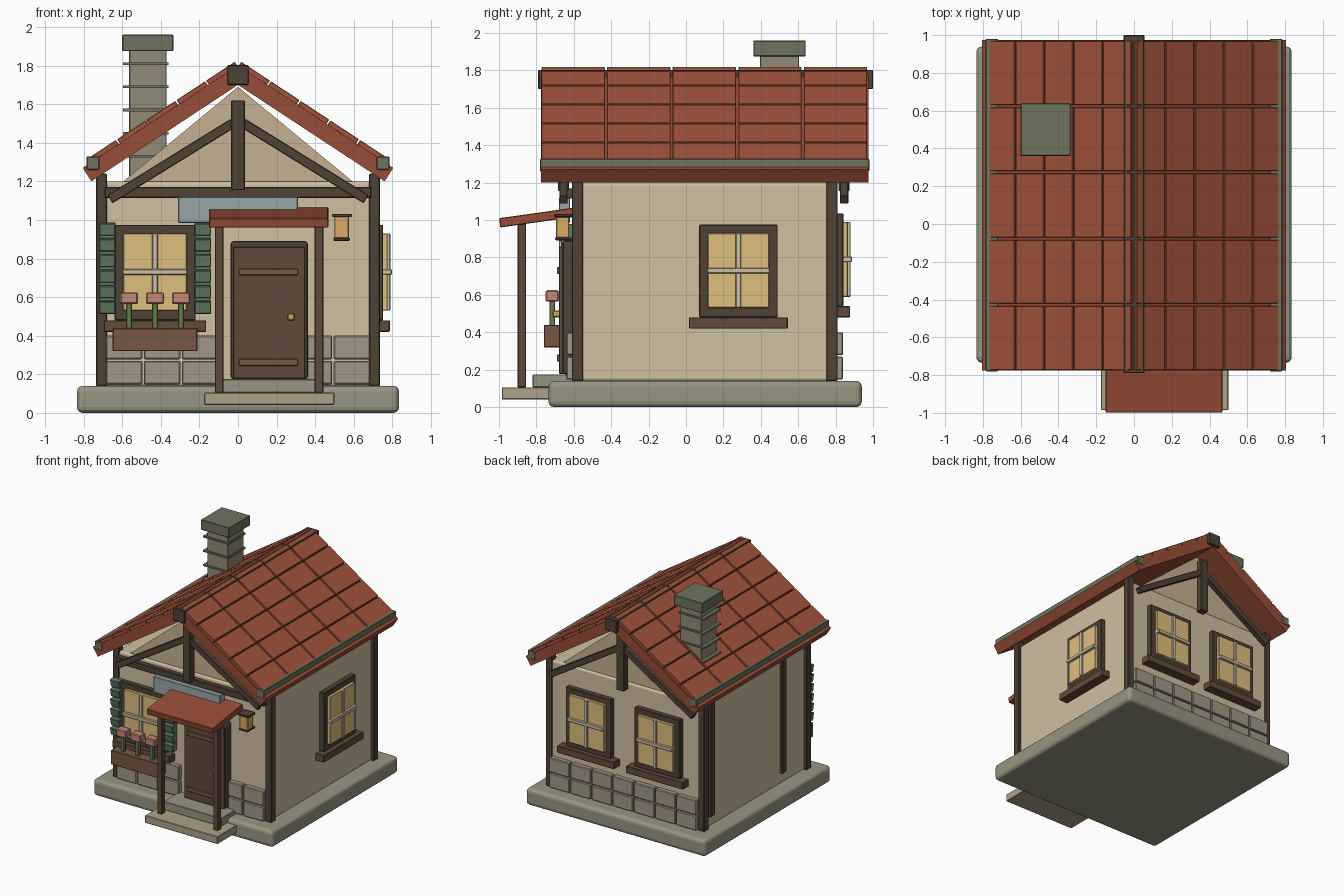
import bpy, bmesh, math
from mathutils import Matrix, Vector

if "Cube" in bpy.data.objects:
    bpy.data.objects.remove(bpy.data.objects["Cube"])

MATS = {}
COLORS = dict(stone=(150, 148, 128), slab=(172, 160, 135), rock=(160, 150, 132), wall=(206, 190, 160),
              gable=(195, 176, 145), timber=(80, 68, 57), wood=(95, 75, 60), sill=(98, 76, 62),
              planter=(120, 88, 70), roof=(150, 78, 58), tile=(160, 84, 62), glass=(222, 190, 125),
              muntin=(205, 190, 165), shutter=(100, 125, 100), leaf=(105, 125, 75), flower=(195, 135, 120),
              brass=(205, 170, 90), sign=(150, 165, 165), cap=(110, 115, 95), chimney=(145, 138, 118),
              lamp=(215, 170, 100), strap=(115, 92, 65))


def mat(key):
    if key not in MATS:
        m = bpy.data.materials.new(key)
        m.diffuse_color = [(c / 255) ** 2.2 for c in COLORS[key]] + [1]
        m.use_nodes = True
        m.node_tree.nodes["Principled BSDF"].inputs["Base Color"].default_value = m.diffuse_color
        MATS[key] = m
    return MATS[key]


def finish(name, bm, key, bevel=0, segs=1):
    bmesh.ops.recalc_face_normals(bm, faces=bm.faces)
    me = bpy.data.meshes.new(name)
    bm.to_mesh(me)
    bm.free()
    me.materials.append(mat(key))
    ob = bpy.data.objects.new(name, me)
    bpy.context.collection.objects.link(ob)
    if bevel:
        b = ob.modifiers.new("bevel", "BEVEL")
        b.width, b.segments = bevel, segs
    return ob


def box(name, x, y, z, key, bevel=0.004, segs=1, rot=None):
    """Box from (min, max) pairs, optionally turned about its centre."""
    bm = bmesh.new()
    bmesh.ops.create_cube(bm, size=1)
    size = [abs(r[1] - r[0]) for r in (x, y, z)]
    bmesh.ops.scale(bm, vec=size, verts=bm.verts)
    ob = finish(name, bm, key, bevel, segs)
    ob.location = [(r[0] + r[1]) / 2 for r in (x, y, z)]
    if rot:
        ob.rotation_euler = rot
    return ob


def mid(c, w):
    return (c - w / 2, c + w / 2)


def prism(name, pts, y0, y1, key):
    """Extrude an xz profile along y."""
    bm = bmesh.new()
    f = bm.faces.new([bm.verts.new((x, y0, z)) for x, z in pts])
    r = bmesh.ops.extrude_face_region(bm, geom=[f])
    bmesh.ops.translate(bm, vec=(0, y1 - y0, 0),
                        verts=[v for v in r["geom"] if isinstance(v, bmesh.types.BMVert)])
    return finish(name, bm, key)


# Foundation, steps, walls
box("foundation", (-.835, .835), (-.735, .94), (0, .14), "stone", .03, 3)
box("lower_step", (-.175, .5), (-.985, -.7), (.042, .105), "slab")
box("upper_step", (-.12, .42), (-.82, -.6), (.105, .175), "stone")
box("walls", (-.71, .71), (-.6, .8), (.14, 1.2), "wall", .015, 3)
for y in (-.58, .74):
    prism("gable", [(-.6, 1.195), (.6, 1.195), (0, 1.69)], y, y + .04, "gable")

# Corner posts and left wall studs
for x in (-.708, .708):
    for y in (-.58, .78):
        box("corner_post", mid(x, .056), mid(y, .06), (.14, 1.24), "timber")
for y in (.69, -.26):
    box("wall_stud", (-.735, -.69), mid(y, .06), (.23, 1.24), "timber")

# Gable timber framing
box("front_beam", (-.69, .69), (-.64, -.58), (1.115, 1.17), "timber")
a = math.atan2(.39, .63)
for y in (-.655, .845):
    box("king_post", (-.035, .035), mid(y, .06), (1.155, 1.62), "timber")
    for s in (-1, 1):
        box("gable_brace", mid(s * .345, .75), mid(y, .045), mid(1.305, .05), "timber", rot=(0, s * a, 0))

# Stone courses on front and back
for y in (-.615, .815):
    for row in range(2):
        for i in range(7):
            cx = -.59 + i * .1967
            if y < 0 and -.05 < cx < .3:
                continue
            box("wall_stone", mid(cx, .188), mid(y, .05), (.148 + row * .13, .27 + row * .13), "rock", .006)


# Windows: u across, d outwards
def window(side, u0, dz=0):
    def part(name, u, w, d, z, key):
        us, zs = mid(u0 + u, w), (z[0] + dz, z[1] + dz)
        if side == "front":
            box(name, us, (-.6 - d, -.59), zs, key)
        elif side == "back":
            box(name, us, (.79, .8 + d), zs, key)
        else:
            box(name, (.70, .71 + d), us, zs, key)
    part("window_frame", 0, .42, .042, (.48, .975), "timber")
    part("window_pane", 0, .33, .066, (.53, .93), "glass")
    part("window_muntin_upright", 0, .03, .08, (.53, .93), "muntin")
    part("window_muntin_cross", 0, .335, .087, (.715, .745), "muntin")
    part("window_sill", 0, .53, .077, (.42, .48), "sill")


window("front", -.43)
window("right", .28)
window("back", -.32, .06)
window("back", .32, .06)

# Shutters
for x in (-.678, -.182):
    box("shutter_panel", mid(x, .08), (-.645, -.6), (.515, .98), "shutter")
    for i in range(6):
        box("shutter_slat", mid(x, .085), (-.667, -.63), mid(.548 + i * .081, .064), "shutter", rot=(.2, 0, 0))

# Flower box
box("flower_box", (-.65, -.21), (-.76, -.66), (.32, .44), "planter")
for x in (-.565, -.43, -.295):
    box("flower_stem", mid(x, .03), mid(-.715, .03), (.43, .57), "leaf")
    box("flower_head", mid(x, .092), mid(-.715, .07), (.565, .625), "flower", .006)

# Door
box("door_frame", (-.038, .362), (-.66, -.6), (.175, .89), "timber", .015, 2)
box("door", (-.025, .348), (-.68, -.62), (.178, .86), "wood")
for z in (.73, .262):
    box("door_strap", (.005, .312), (-.69, -.67), mid(z, .036), "strap")
box("door_knob", mid(.275, .036), (-.715, -.67), (.48, .516), "brass", .006)

# Porch
for x in (-.098, .42):
    box("porch_post", mid(x, .045), (-.9, -.855), (.105, .98), "wood")
box("porch_roof", (-.15, .468), (-.998, -.6), (.988, 1.038), "roof", rot=(math.radians(8), 0, 0))
box("sign_board", (-.31, .31), (-.68, -.62), (.985, 1.12), "sign")

# Lantern
box("lantern_body", (.5, .575), (-.695, -.625), (.905, 1.02), "lamp")
box("lantern_cap", (.487, .59), (-.705, -.61), (1.015, 1.032), "timber")
box("lantern_base", (.495, .58), (-.7, -.6), (.892, .908), "timber")

# Roof slab, ridge and eave beams
prism("roof_slab", [(0, 1.8), (.805, 1.27), (.76, 1.2), (0, 1.7), (-.76, 1.2), (-.805, 1.27)],
      -.775, .975, "roof")
box("ridge_beam", (-.055, .055), (-.79, 1.0), (1.7, 1.803), "timber")
for s in (-1, 1):
    box("eave_beam", mid(s * .752, .066), (-.78, .98), (1.26, 1.328), "cap")

# Roof tiles
slope = math.atan(.658)
for s in (-1, 1):
    for r in range(5):
        cx = .083 + r * .154
        cz = 1.814 - .658 * cx
        for c in range(5):
            y = -.772 + c * .3505
            box("roof_tile", mid(s * cx, .177), (y, y + .338), mid(cz, .028), "tile", .003,
                rot=(0, s * slope, 0))

# Chimney
box("chimney_stack", (-.565, -.37), (.395, .605), (1.22, 1.89), "chimney")
box("chimney_cap", (-.6, -.335), (.36, .64), (1.875, 1.96), "cap")
for i in range(5):
    box("chimney_course", (-.595, -.36), (.385, .615), mid(1.33 + i * .12, .014), "cap", 0)
